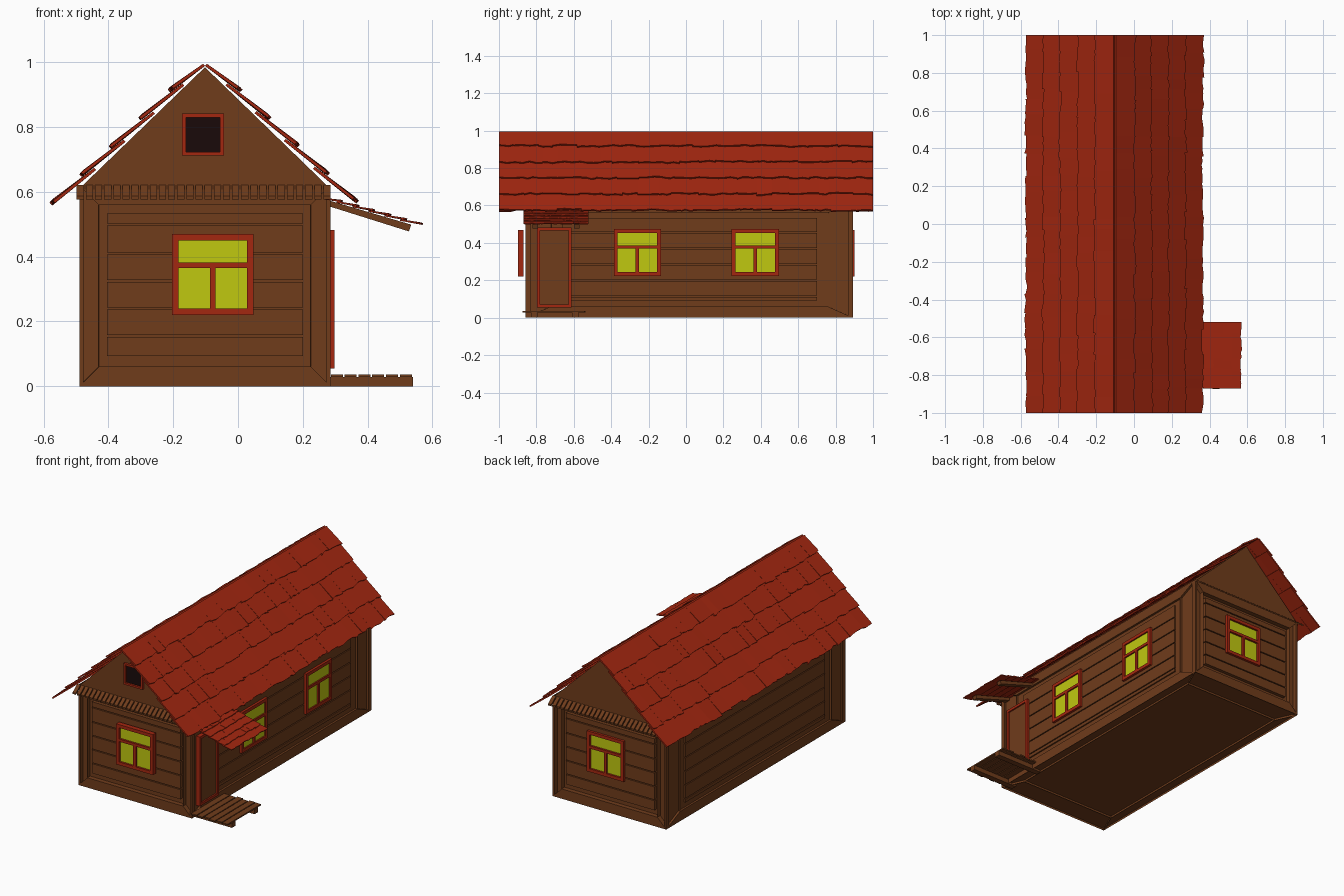
import bpy, bmesh, math, random
from mathutils import Vector, Matrix

if "Cube" in bpy.data.objects:
    bpy.data.objects.remove(bpy.data.objects["Cube"])

random.seed(7)


def material(name, rgb):
    m = bpy.data.materials.new(name)
    m.diffuse_color = (*rgb, 1)
    m.use_nodes = True
    m.node_tree.nodes["Principled BSDF"].inputs["Base Color"].default_value = m.diffuse_color
    return m


BROWN = material("brown_wood", (0.16, 0.045, 0.011))
RED = material("red_paint", (0.37, 0.02, 0.005))
YELLOW = material("lit_glass", (0.53, 0.58, 0.005))
BLACK = material("dark_opening", (0.01, 0.003, 0.003))


def finish(name, bm, mat):
    bmesh.ops.recalc_face_normals(bm, faces=bm.faces)
    me = bpy.data.meshes.new(name)
    bm.to_mesh(me)
    bm.free()
    me.materials.append(mat)
    ob = bpy.data.objects.new(name, me)
    bpy.context.collection.objects.link(ob)
    return ob


def boxes(name, spans, mat, matrix=Matrix()):
    """One object from (x0, x1, y0, y1, z0, z1) boxes."""
    bm = bmesh.new()
    for x0, x1, y0, y1, z0, z1 in spans:
        m = (Matrix.Translation(((x0 + x1) / 2, (y0 + y1) / 2, (z0 + z1) / 2))
             @ Matrix.Diagonal((x1 - x0, y1 - y0, z1 - z0, 1)))
        bmesh.ops.create_cube(bm, size=1, matrix=matrix @ m)
    return finish(name, bm, mat)


def prism(bm, near, far):
    """Solid between two matching point loops."""
    a = [bm.verts.new(p) for p in near]
    b = [bm.verts.new(p) for p in far]
    bm.faces.new(a)
    bm.faces.new(b[::-1])
    for i in range(len(a)):
        j = (i + 1) % len(a)
        bm.faces.new((a[i], b[i], b[j], a[j]))


X0, X1, Y0, Y1, TOP = -0.49, 0.285, -0.857, 0.893, 0.62
RIDGE = -0.102

# Wall block with a recessed panel on each face
bm = bmesh.new()
bmesh.ops.create_cube(bm, size=1, matrix=Matrix.Diagonal((1, 1, 0.8, 1)))
bmesh.ops.recalc_face_normals(bm, faces=bm.faces)
bmesh.ops.inset_individual(bm, faces=bm.faces[:], thickness=0.11)
panels = [f for f in bm.faces if f.calc_center_median().length > 0
          and all(abs(c) < 1e-4 or abs(c) > 0.399 for c in f.calc_center_median())]
bmesh.ops.inset_individual(bm, faces=panels, thickness=0.0005, depth=-0.016)
bm.transform(Matrix.Translation(((X0 + X1) / 2, (Y0 + Y1) / 2, TOP / 2))
             @ Matrix.Diagonal((X1 - X0, Y1 - Y0, TOP / 0.8, 1)))
finish("wall_block", bm, BROWN)

# Gable block
bm = bmesh.new()
tri = [(X0, TOP - 0.01), (X1, TOP - 0.01), (RIDGE, 0.985)]
prism(bm, [(x, Y0, z) for x, z in tri], [(x, Y1, z) for x, z in tri])
finish("gable_block", bm, BROWN)

# Wall planks laid in the recesses, with open joints
ends = [0.09, 0.155, 0.24, 0.325, 0.41, 0.5, 0.537]
sides = [0.09, 0.115, 0.2, 0.285, 0.37, 0.455, 0.537]


def courses(zs):
    return [(a + 0.003, b - 0.003) for a, b in zip(zs, zs[1:])]


boxes("front_planks", [(-0.404, 0.2, Y0 + 0.008, Y0 + 0.032, a, b) for a, b in courses(ends)], BROWN)
boxes("back_planks", [(-0.404, 0.2, Y1 - 0.032, Y1 - 0.008, a, b) for a, b in courses(ends)], BROWN)
boxes("right_planks", [(X1 - 0.016, X1 - 0.004, -0.664, 0.70, a, b) for a, b in courses(sides)], BROWN)
boxes("left_planks", [(X0 + 0.004, X0 + 0.016, -0.664, 0.70, a, b) for a, b in courses(sides)], BROWN)

# Sloping slat skirts under the gables
for name, y, s in (("front_skirt", Y0, -1), ("back_skirt", Y1, 1)):
    bm = bmesh.new()
    n = 28
    step = (X1 - X0 + 0.015) / n
    prof = [(0, 0.612), (0, 0.622), (s * 0.045, 0.587), (s * 0.045, 0.577)]
    for i in range(n):
        a = X0 - 0.008 + i * step
        prism(bm, [(a, y + u, z) for u, z in prof], [(a + step * 0.78, y + u, z) for u, z in prof])
    finish(name, bm, BROWN)


# Windows: local x across, -y outward, z up
def window(name, pos, angle, depth):
    m = Matrix.Translation(pos) @ Matrix.Rotation(angle, 4, 'Z')
    d, w, h = depth, 0.126, 0.25
    boxes(name + "_frame", [(-w, -w + 0.02, -d, 0, 0, h), (w - 0.02, w, -d, 0, 0, h),
                            (-w + 0.02, w - 0.02, -d, 0, 0, 0.02),
                            (-w + 0.02, w - 0.02, -d, 0, h - 0.02, h),
                            (-w + 0.02, w - 0.02, -d, 0, 0.145, 0.162),
                            (-0.009, 0.009, -d, 0, 0.02, 0.145)], RED, m)
    boxes(name + "_glass", [(-w + 0.015, w - 0.015, -d * 0.6, -d * 0.2, 0.01, h - 0.01)], YELLOW, m)


window("front_window", (-0.078, -0.868, 0.22), 0, 0.03)
window("back_window", (-0.078, 0.87, 0.22), math.pi, 0.03)
window("right_window_1", (0.275, -0.26, 0.224), math.pi / 2, 0.021)
window("right_window_2", (0.275, 0.37, 0.224), math.pi / 2, 0.021)

# Attic window
a, b, c, d, t = -0.173, -0.043, 0.712, 0.842, 0.012
boxes("attic_frame", [(a, a + t, -0.872, -0.85, c, d), (b - t, b, -0.872, -0.85, c, d),
                      (a + t, b - t, -0.872, -0.85, c, c + t), (a + t, b - t, -0.872, -0.85, d - t, d)], RED)
boxes("attic_opening", [(a + t, b - t, -0.86, -0.85, c + t, d - t)], BLACK)

# Door
a, b, c, d, t = -0.797, -0.612, 0.055, 0.483, 0.016
boxes("door_frame", [(0.27, 0.298, a, a + t, c, d), (0.27, 0.298, b - t, b, c, d),
                     (0.27, 0.298, a + t, b - t, c, c + t), (0.27, 0.298, a + t, b - t, d - t, d)], RED)
boxes("door_leaf", [(0.27, 0.289, a + t, b - t, c + t, d - t)], BROWN)

# Porch step: two bearers and cross boards
boxes("step_bearers", [(0.228, 0.54, y, y + 0.035, 0, 0.028) for y in (-0.83, -0.61)], BROWN)
boards = []
for i in range(6):
    j = random.uniform(-0.01, 0.01)
    x = 0.287 + i * 0.0425
    boards.append((x, x + 0.037, -0.865 + j, -0.54 + j, 0.028, 0.036))
boxes("step_boards", boards, BROWN)


# Shingled slopes: overlapping courses of ragged plates from top edge to eave
def shingles(name, top, eave, y0, y1, rows, width, thick, lift, rag):
    top, eave = Vector((top[0], 0, top[1])), Vector((eave[0], 0, eave[1]))
    length = (eave - top).length
    down = (eave - top) / length
    n = Vector((-down.z, 0, down.x))
    if n.z < 0:
        n = -n
    pitch = length / rows
    bm = bmesh.new()
    for r in range(rows):
        v0, v1 = max(0, (r - 0.3) * pitch), (r + 1) * pitch
        count = round((y1 - y0) / width)
        cuts = [y0 + (y1 - y0) * (i + (random.uniform(-0.3, 0.3) if 0 < i < count else 0)) / count
                for i in range(count + 1)]
        for a, b in zip(cuts, cuts[1:]):
            base = random.uniform(-rag, rag) * 0.5
            loop = [(a, v0, 0), (b, v0, 0)]
            for k in (1, 0.66, 0.33, 0):
                loop.append((a + (b - a) * k, v1 + base + random.uniform(-rag, rag) * 0.6,
                             lift + random.uniform(0, lift * 0.35)))
            low = [top + down * v + n * h + Vector((0, y, 0)) for y, v, h in loop]
            prism(bm, low, [p + n * thick for p in low])
    finish(name, bm, RED)


shingles("roof_right", (RIDGE, 0.989), (0.348, 0.56), -1, 1, 5, 0.105, 0.009, 0.014, 0.010)
shingles("roof_left", (RIDGE, 0.989), (-0.556, 0.555), -1, 1, 5, 0.105, 0.009, 0.014, 0.010)
shingles("awning_shingles", (0.27, 0.576), (0.564, 0.493), -0.87, -0.52, 6, 0.05, 0.005, 0.006, 0.005)

# Awning rafters
bm = bmesh.new()
prof = [(0.28, 0.556), (0.28, 0.574), (0.535, 0.499), (0.528, 0.478)]
for y in (-0.82, -0.6):
    prism(bm, [(x, y, z) for x, z in prof], [(x, y + 0.03, z) for x, z in prof])
finish("awning_rafters", bm, BROWN)
